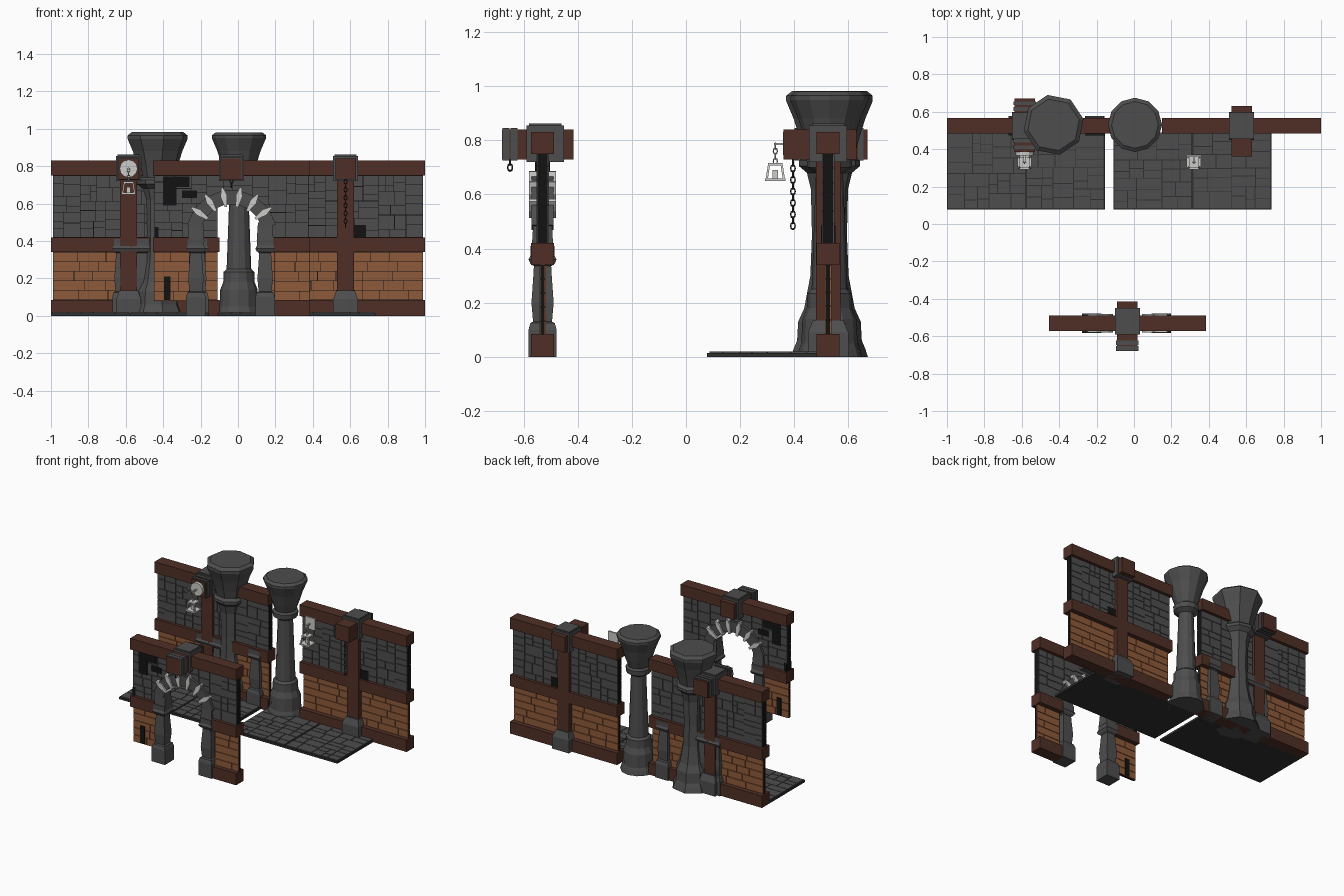
import bpy, bmesh, math, random
from mathutils import Matrix, Vector

random.seed(4)
cube = bpy.data.objects.get("Cube")
if cube:
    bpy.data.objects.remove(cube)


def material(name, r, g, b):
    m = bpy.data.materials.new(name)
    m.use_nodes = True
    m.diffuse_color = (r, g, b, 1)
    m.node_tree.nodes["Principled BSDF"].inputs["Base Color"].default_value = (r, g, b, 1)
    return m


STONE = material("dark stone", .075, .075, .075)
WOOD = material("dark wood", .08, .028, .019)
BRICK = material("orange brick", .27, .10, .042)
MORTAR = material("black mortar", .006, .006, .006)
PALE = material("pale stone", .6, .6, .58)
IRON = material("dark iron", .03, .03, .03)


def finish(name, bm, mat):
    bmesh.ops.recalc_face_normals(bm, faces=bm.faces)
    mesh = bpy.data.meshes.new(name)
    bm.to_mesh(mesh)
    bm.free()
    mesh.materials.append(mat)
    obj = bpy.data.objects.new(name, mesh)
    bpy.context.scene.collection.objects.link(obj)
    return obj


def add_box(bm, x0, x1, y0, y1, z0, z1, taper=1):
    mid = Vector(((x0 + x1) / 2, (y0 + y1) / 2, (z0 + z1) / 2))
    new = bmesh.ops.create_cube(bm, size=1)["verts"]
    for v in new:
        k = taper if v.co.z > 0 else 1
        v.co = mid + Vector((v.co.x * k * (x1 - x0), v.co.y * k * (y1 - y0), v.co.z * (z1 - z0)))
    return new


def box(name, mat, *dims, taper=1):
    bm = bmesh.new()
    add_box(bm, *dims, taper=taper)
    return finish(name, bm, mat)


def lathe(name, mat, x, y, sides, profile, turn=0):
    # stacked rings of (radius, height), closed at both ends
    bm = bmesh.new()
    rings = [[bm.verts.new((x + r * math.cos(turn + math.tau * i / sides),
                            y + r * math.sin(turn + math.tau * i / sides), z))
              for i in range(sides)] for r, z in profile]
    for a, b in zip(rings, rings[1:]):
        for i in range(sides):
            j = (i + 1) % sides
            bm.faces.new((a[i], a[j], b[j], b[i]))
    bm.faces.new(rings[0])
    bm.faces.new(rings[-1])
    return finish(name, bm, mat)


def split(u0, u1, v0, v1, size):
    # random rectangular masonry
    w, h = u1 - u0, v1 - v0
    if w < size * 1.5 and h < size * .9:
        return [(u0, u1, v0, v1)]
    t = random.uniform(.36, .64)
    if w > h * 1.5 or (w > h and random.random() < .6):
        c = u0 + w * t
        return split(u0, c, v0, v1, size) + split(c, u1, v0, v1, size)
    c = v0 + h * t
    return split(u0, u1, v0, c, size) + split(u0, u1, c, v1, size)


def courses(u0, u1, v0, v1, rows):
    # running brick courses
    out, h = [], (v1 - v0) / rows
    for r in range(rows):
        u = u0
        while u < u1:
            end = u + random.uniform(.09, .17)
            end = u1 if end > u1 - .05 else end
            out.append((u, end, v0 + r * h, v0 + (r + 1) * h))
            u = end
    return out


def wall_panel(name, mat, x0, x1, z0, z1, y, half, blocks):
    core = box(name + "_mortar", MORTAR, x0, x1, y - half + .005, y + half - .005, z0, z1)
    bm, g = bmesh.new(), .0015
    for a, b, c, d in blocks:
        add_box(bm, a + g, b - g, y - half, y + half, c + g, d - g)
    return core, finish(name, bm, mat)


def column(name, x, y):
    s = math.sqrt(2)
    prof = [(.052, 0), (.052, .10), (.045, .125), (.035, .13), (.041, .20), (.034, .30),
            (.032, .335), (.045, .345), (.052, .36), (.044, .375), (.044, .41)]
    lathe(name, STONE, x, y, 4, [(r * s, z) for r, z in prof], math.pi / 4)


def collar_and_beam(name, x, y, front, back):
    # stone clamp around a short crossing beam
    box(name + "_cross_beam", WOOD, x - .055, x + .055, front, back, .73, .84)
    box(name + "_clamp", STONE, x - .066, x + .066, y - .07, y + .07, .72, .855)
    box(name + "_clamp_cap", STONE, x - .058, x + .058, y - .06, y + .06, .85, .862)


def band(name, x, y, depth):
    box(name, STONE, x - .06, x + .06, y - depth, y + depth, .725, .846)


def post(name, x, y):
    box(name, WOOD, x - .045, x + .045, y - .045, y + .045, .1, .75)
    box(name + "_foot", STONE, x - .066, x + .066, y - .075, y + .075, 0, .09)
    box(name + "_foot_top", STONE, x - .066, x + .066, y - .075, y + .075, .09, .135, taper=.75)


YB, YF, H = .525, -.53, .042

# back walls: rails, stone upper panels, brick lower panels, posts
for tag, x0, x1, px in (("right", -1, -.1, -.585), ("left", .15, 1, .575)):
    for part, z0, z1 in (("bottom", 0, .085), ("middle", .34, .42), ("top", .75, .83)):
        box(f"{tag}_{part}_rail", WOOD, x0, x1, YB - H, YB + H, z0, z1)
    wall_panel(tag + "_stone_panel", STONE, x0 + .01, x1 - .01, .42, .75, YB, .023,
               split(x0 + .01, x1 - .01, .42, .75, .09))
    wall_panel(tag + "_brick_panel", BRICK, x0 + .01, x1 - .01, .085, .34, YB, .012,
               courses(x0 + .01, x1 - .01, .085, .34, 5))
    post(tag + "_post", px, YB)
collar_and_beam("right_post", -.585, YB, .385, .67)
collar_and_beam("left_post", .575, YB, .36, .63)
for i, y in enumerate((.41, .445, .615, .645)):
    band(f"right_beam_band_{i}", -.585, y, .01)
for i, x in enumerate((-.62, -.52, -.21)):
    column(f"back_column_{i}", x, YB)
box("left_missing_block", MORTAR, .62, .685, YB - .027, YB + .027, .42, .485)

# front arch wall
AX, AZ, X0, X1 = -.035, .43, -.455, .385
box("arch_top_rail", WOOD, X0, X1, YF - H, YF + H, .75, .83)
for tag, a, b in (("right", X0, -.26), ("left", .19, X1)):
    box(f"arch_{tag}_middle_rail", WOOD, a, b, YF - H, YF + H, .34, .42)
    wall_panel(f"arch_{tag}_brick_panel", BRICK, a + .005, b, .08, .34, YF, .012,
               courses(a + .005, b, .08, .34, 5))
box("arch_left_bottom_rail", WOOD, .19, X1, YF - H, YF + H, 0, .085)
parts = wall_panel("arch_stone_panel", STONE, X0 + .008, X1 - .008, .42, .75, YF, .023,
                   split(X0 + .008, X1 - .008, .42, .75, .09))
bm = bmesh.new()
bmesh.ops.create_cone(bm, cap_ends=True, segments=28, radius1=.19, radius2=.19, depth=.3,
                      matrix=Matrix.Translation((AX, YF, AZ)) @ Matrix.Rotation(math.pi / 2, 4, 'X'))
cutter = finish("arch_cutter", bm, STONE)
cutter.hide_render = True
for obj in parts:
    mod = obj.modifiers.new("opening", 'BOOLEAN')
    mod.operation, mod.object, mod.solver = 'DIFFERENCE', cutter, 'EXACT'
    bpy.context.view_layer.objects.active = obj
    bpy.ops.object.modifier_apply(modifier=mod.name)
bpy.data.objects.remove(cutter)
for i, (a, b, c, d, t) in enumerate(((-.40, -.26, .69, .745, .027), (-.40, -.33, .59, .69, .027),
                                     (-.30, -.22, .63, .67, .027), (-.447, -.425, .42, .475, .027),
                                     (-.395, -.36, .085, .21, .016))):
    box(f"missing_block_{i}", MORTAR, a, b, YF - t, YF + t, c, d)


def radial(name, mat, angle, r0, r1, w0, w1, half):
    # wedge pointing outward from the arch centre
    bm = bmesh.new()
    for v in add_box(bm, -.5, .5, -half, half, r0, r1):
        v.co.x *= w1 if v.co.z > (r0 + r1) / 2 else w0
    bm.transform(Matrix.Translation((AX, YF, AZ)) @ Matrix.Rotation(math.pi / 2 - angle, 4, 'Y'))
    finish(name, bm, mat)


spikes = [math.radians(a) for a in (35, 57, 79, 101, 123, 145)]
for i, a in enumerate(spikes):
    radial(f"arch_spike_{i}", PALE, a, .155, .215, .014, .036, .05)
    radial(f"arch_spike_tip_{i}", PALE, a, .215, .26, .036, .01, .05)
for i in range(7):
    radial(f"arch_stone_{i}", STONE, math.radians(24 + 22 * i), .165, .24, .062, .088, .04)
for tag, x in (("right", -.225), ("left", .145)):
    column(f"arch_{tag}_column", x, YF)
    box(f"arch_{tag}_springer", STONE, x - .045, x + .045, YF - .04, YF + .04, .40, .50, taper=.85)
collar_and_beam("arch", AX, YF + .01, -.68, -.415)
for i, y in enumerate((-.665, -.635)):
    band(f"arch_beam_band_{i}", AX, y, .013)

# round pillars
lathe("wide_pillar", STONE, -.43, .53, 8, [
    (.145, 0), (.135, .03), (.122, .06), (.118, .13), (.095, .18), (.072, .30), (.066, .45),
    (.07, .62), (.085, .68), (.115, .705), (.115, .725), (.095, .74), (.11, .80), (.135, .88),
    (.163, .945), (.163, .965), (.14, .983)], .2)
lathe("slim_pillar", STONE, .005, .53, 12, [
    (.12, 0), (.112, .03), (.104, .05), (.10, .14), (.084, .18), (.082, .235), (.066, .25),
    (.062, .35), (.05, .68), (.082, .70), (.085, .735), (.07, .745), (.09, .80), (.115, .88),
    (.145, .95), (.145, .965), (.125, .98)])

# paved floor slabs
for tag, x0 in (("right", -1), ("left", -.11)):
    bm, base = bmesh.new(), bmesh.new()
    for k in range(2):
        a, b = x0 + .422 * k, x0 + .422 * (k + 1)
        add_box(base, a, b, .078, .49, 0, .014)
        for u0, u1, v0, v1 in split(a + .004, b - .004, .084, .488, .105):
            add_box(bm, u0 + .002, u1 - .002, v0 + .002, v1 - .002, .003, .02)
    finish(tag + "_floor_base", base, IRON)
    finish(tag + "_paving", bm, STONE)


def add_link(bm, x, y, z, r, thick, flip):
    # chain link as a small stretched ring
    rows = []
    for i in range(8):
        a = math.tau * i / 8
        d = Vector((math.cos(a) * .7, 0, math.sin(a)))
        rows.append([])
        for j in range(4):
            b = math.tau * j / 4
            p = d * (r + thick * math.cos(b)) + Vector((0, thick * math.sin(b), 0))
            p = Vector((p.y, p.x, p.z)) if flip else p
            rows[-1].append(bm.verts.new(p + Vector((x, y, z))))
    for i in range(8):
        for j in range(4):
            n, k = (i + 1) % 8, (j + 1) % 4
            bm.faces.new((rows[i][j], rows[n][j], rows[n][k], rows[i][k]))


def chain(name, mat, x, y, top, count, r, thick):
    bm = bmesh.new()
    for i in range(count):
        add_link(bm, x, y, top - r * (1 + 1.7 * i), r, thick, i % 2)
    finish(name, bm, mat)


chain("hanging_chain", IRON, .575, .395, .73, 12, .0125, .0035)
chain("beam_ring", IRON, AX, -.65, .735, 2, .013, .004)

# hanging lanterns with wall plates
for tag, x, square in (("right", -.585, False), ("left", .32, True)):
    y = .33
    if square:
        box(tag + "_lantern_plate", PALE, x - .04, x + .04, .358, .37, .745, .83)
    else:
        bm = bmesh.new()
        bmesh.ops.create_cone(bm, cap_ends=True, segments=12, radius1=.048, radius2=.048, depth=.02,
                              matrix=Matrix.Translation((x, .375, .787)) @ Matrix.Rotation(math.pi / 2, 4, 'X'))
        finish(tag + "_lantern_plate", bm, PALE)
    box(tag + "_lantern_hook", PALE, x - .005, x + .005, y - .005, .365, .782, .79)
    chain(tag + "_lantern_chain", PALE, x, y, .79, 4, .011, .003)
    box(tag + "_lantern_top", PALE, x - .027, x + .027, y - .027, y + .027, .708, .717)
    box(tag + "_lantern_base", PALE, x - .038, x + .038, y - .038, y + .038, .65, .66)
    box(tag + "_lantern_candle", PALE, x - .01, x + .01, y - .01, y + .01, .66, .69)
    bm = bmesh.new()
    for sx in (-1, 1):
        for sy in (-1, 1):
            for v in add_box(bm, -.004, .004, -.004, .004, .655, .712):
                reach = .032 if v.co.z < .68 else .023
                v.co += Vector((x + sx * reach, y + sy * reach, 0))
    finish(tag + "_lantern_bars", bm, PALE)
